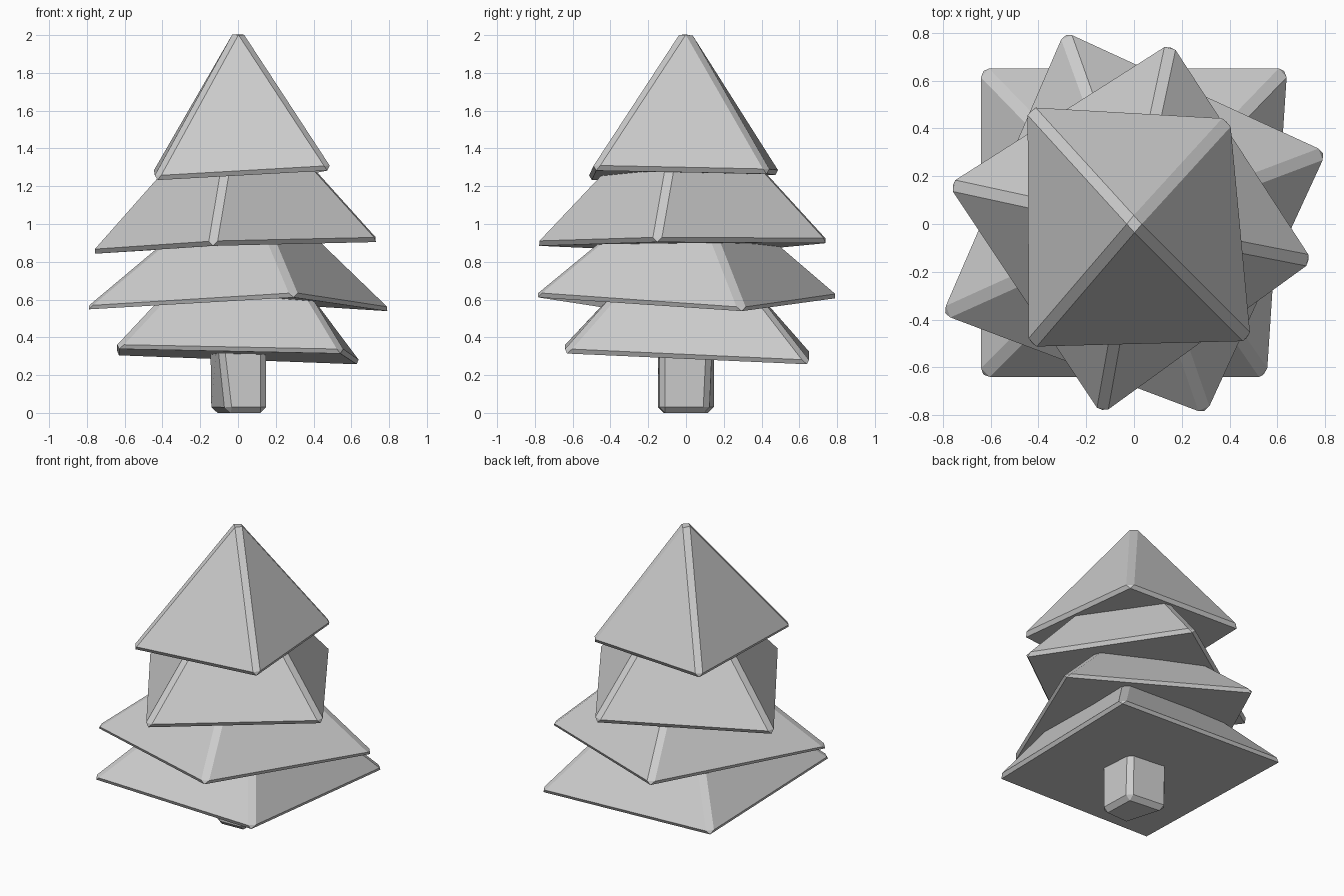
import bpy, bmesh

if "Cube" in bpy.data.objects:
    bpy.data.objects.remove(bpy.data.objects["Cube"])


def block(name, bottom, top, bevel=0.03):
    """Four-sided bevelled block; a single top point makes a pyramid."""
    bm = bmesh.new()
    lo = [bm.verts.new(p) for p in bottom]
    hi = [bm.verts.new(p) for p in top]
    bm.faces.new(lo[::-1])
    if len(hi) > 1:
        bm.faces.new(hi)
    for i in range(4):
        j = (i + 1) % 4
        if len(hi) > 1:
            bm.faces.new((lo[i], lo[j], hi[j], hi[i]))
        else:
            bm.faces.new((lo[i], lo[j], hi[0]))
    bmesh.ops.recalc_face_normals(bm, faces=bm.faces[:])
    mesh = bpy.data.meshes.new(name)
    bm.to_mesh(mesh)
    bm.free()
    obj = bpy.data.objects.new(name, mesh)
    bpy.context.collection.objects.link(obj)
    mod = obj.modifiers.new("edge_bevel", "BEVEL")
    mod.width = bevel
    mod.segments = 1
    mod.limit_method = "NONE"
    return obj


def flat(points, z):
    return [(x, y, z) for x, y in points]


# Slightly twisted trunk
block("trunk",
      flat([(-0.06, -0.15), (0.15, -0.14), (0.14, 0.12), (-0.15, 0.15)], 0),
      flat([(-0.11, -0.15), (0.15, -0.14), (0.145, 0.14), (-0.15, 0.15)], 0.42))

# Foliage tiers, from the ground up, each with a crooked base
block("bottom_tier",
      [(-0.66, -0.66, 0.34), (0.57, -0.66, 0.315), (0.66, 0.67, 0.255), (-0.66, 0.67, 0.305)],
      flat([(-0.34, -0.34), (0.35, -0.34), (0.34, 0.34), (-0.34, 0.34)], 0.68))

block("lower_middle_tier",
      [(-0.83, -0.39, 0.545), (0.31, -0.82, 0.615), (0.83, 0.31, 0.535), (-0.30, 0.83, 0.61)],
      flat([(-0.32, -0.16), (0.16, -0.39), (0.38, 0.14), (-0.15, 0.41)], 0.97))

block("upper_middle_tier",
      [(-0.80, 0.17, 0.84), (-0.14, -0.82, 0.885), (0.77, -0.16, 0.905), (0.16, 0.78, 0.90)],
      flat([(-0.34, 0.07), (-0.06, -0.37), (0.36, -0.08), (0.07, 0.36)], 1.36))

block("top_tier",
      [(-0.455, -0.53, 1.23), (0.505, -0.505, 1.285), (0.415, 0.455, 1.265), (-0.46, 0.505, 1.26)],
      [(0, 0, 2.057)])
